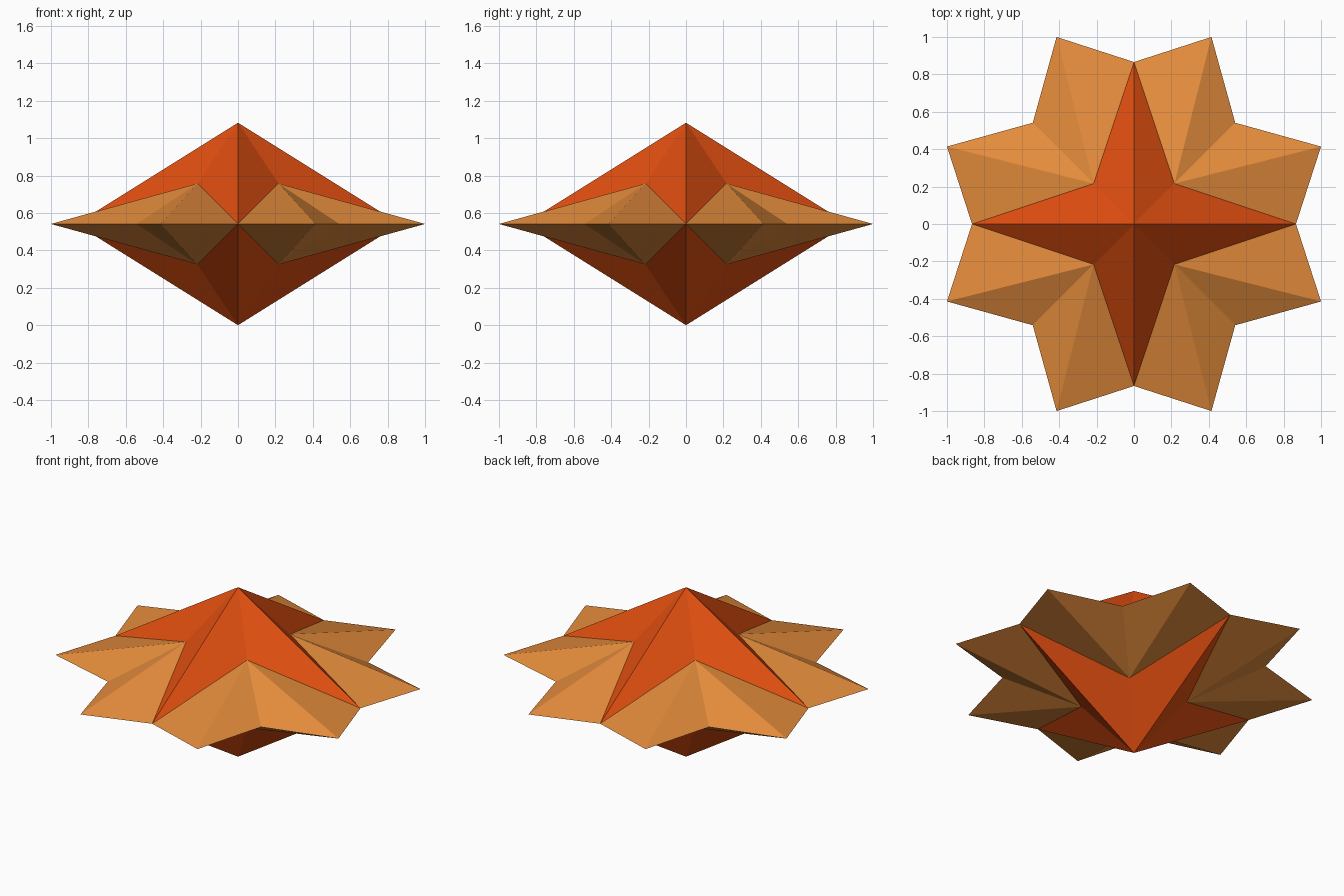
import bpy
import bmesh
from math import pi
from mathutils import Matrix, Vector

if "Cube" in bpy.data.objects:
    bpy.data.objects.remove(bpy.data.objects["Cube"], do_unlink=True)

R = 1.0824          # distance from the centre to the outer points
MID = R / 2         # half the height, also the height of the flat rim
TIP = 0.8 * R       # reach of the core's four arms
VALLEY = 0.2 * R    # offset of the valleys between the arms


def material(name, colour):
    mat = bpy.data.materials.new(name)
    mat.use_nodes = True
    mat.diffuse_color = (*colour, 1)
    mat.node_tree.nodes["Principled BSDF"].inputs["Base Color"].default_value = (*colour, 1)
    return mat


def build(name, fans, quarters, mat):
    """Fan triangles from a hub to a rim, mirrored in z and turned round the axis."""
    bm = bmesh.new()
    for q in quarters:
        turn = Matrix.Rotation(q * pi / 2, 3, "Z")
        for hub, rim in fans:
            for side in (1, -1):
                for a, b in zip(rim, rim[1:]):
                    pts = [turn @ Vector((x, y, z * side)) for x, y, z in (hub, a, b)]
                    bm.faces.new([bm.verts.new(p) for p in pts[::side]])
    bmesh.ops.remove_doubles(bm, verts=bm.verts, dist=0.0001)
    mesh = bpy.data.meshes.new(name)
    bm.to_mesh(mesh)
    bm.free()
    mesh.materials.append(mat)
    obj = bpy.data.objects.new(name, mesh)
    obj.location.z = MID
    bpy.context.collection.objects.link(obj)


red = material("burnt red", (0.745, 0.076, 0.005))
orange = material("warm orange", (0.776, 0.263, 0.045))

# One quarter of the shape, measured from its centre
apex = (0, 0, MID)
valley = (VALLEY, VALLEY, VALLEY)
arm_a, arm_b = (TIP, 0, 0), (0, TIP, 0)
notch = (MID, MID, 0)
point_a, point_b = (1, 0.414, 0), (0.414, 1, 0)

# Four-armed double pyramid
build("core_star", [(apex, [arm_a, valley, arm_b])], range(4), red)

# Two-pointed petals filling the valleys
for q, place in enumerate(("back_left", "back_right", "front_right", "front_left")):
    build(place + "_petal", [(valley, [arm_a, point_a, notch, point_b, arm_b])], [q], orange)
